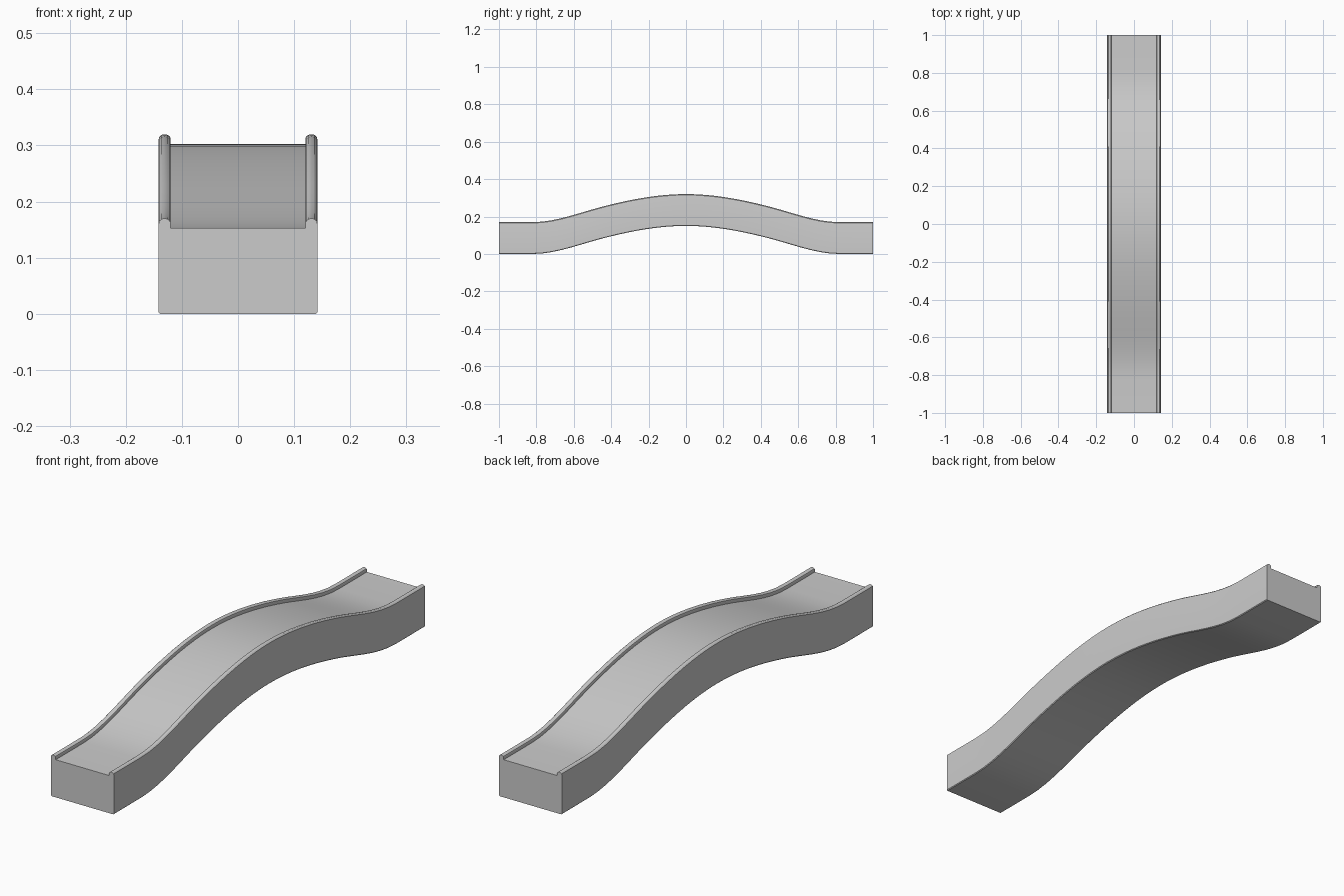
import bpy, bmesh, math

if "Cube" in bpy.data.objects:
    bpy.data.objects.remove(bpy.data.objects["Cube"])

# Knots of the arch for one half: distance from the middle, rise, slope
KNOTS = [(0.0, 0.15, 0.0), (0.45, 0.082, -0.26), (0.82, 0.0, 0.0)]


def rise(y):
    """Height of the arch above the ground at position y."""
    d = abs(y)
    for (a, za, sa), (b, zb, sb) in zip(KNOTS, KNOTS[1:]):
        if d <= b:
            w = b - a
            t = (d - a) / w
            return ((1 + 2 * t) * (1 - t) ** 2 * za + t * (1 - t) ** 2 * w * sa
                    + t * t * (3 - 2 * t) * zb + t * t * (t - 1) * w * sb)
    return 0.0


def sweep(name, section, stations):
    """Sweep a closed x-z section along y, following the arch."""
    bm = bmesh.new()
    rings = [[bm.verts.new((x, y, z + rise(y))) for x, z in section] for y in stations]
    n = len(section)
    for r, s in zip(rings, rings[1:]):
        for i in range(n):
            j = (i + 1) % n
            bm.faces.new((r[i], r[j], s[j], s[i]))
    bm.faces.new(rings[0])
    bm.faces.new(rings[-1][::-1])
    bmesh.ops.recalc_face_normals(bm, faces=bm.faces)
    mesh = bpy.data.meshes.new(name)
    bm.to_mesh(mesh)
    bm.free()
    ob = bpy.data.objects.new(name, mesh)
    bpy.context.collection.objects.link(ob)
    bpy.context.view_layer.objects.active = ob
    ob.select_set(True)
    bpy.ops.object.shade_smooth_by_angle(angle=math.radians(25))
    ob.select_set(False)
    return ob


# Cross-section: solid deck with a low rounded kerb along each edge
half = [(0.139, 0.0), (0.142, 0.003), (0.142, 0.157), (0.1405, 0.165), (0.136, 0.169),
        (0.131, 0.170), (0.126, 0.169), (0.1215, 0.166), (0.120, 0.162), (0.120, 0.153)]
section = half + [(-x, z) for x, z in reversed(half)]

# Flat landings at both ends, closely spaced stations over the arch
arch = [-0.82 + 1.64 * i / 32 for i in range(33)]
sweep("arched_bridge_deck", section, [-1.0] + arch + [1.0])
